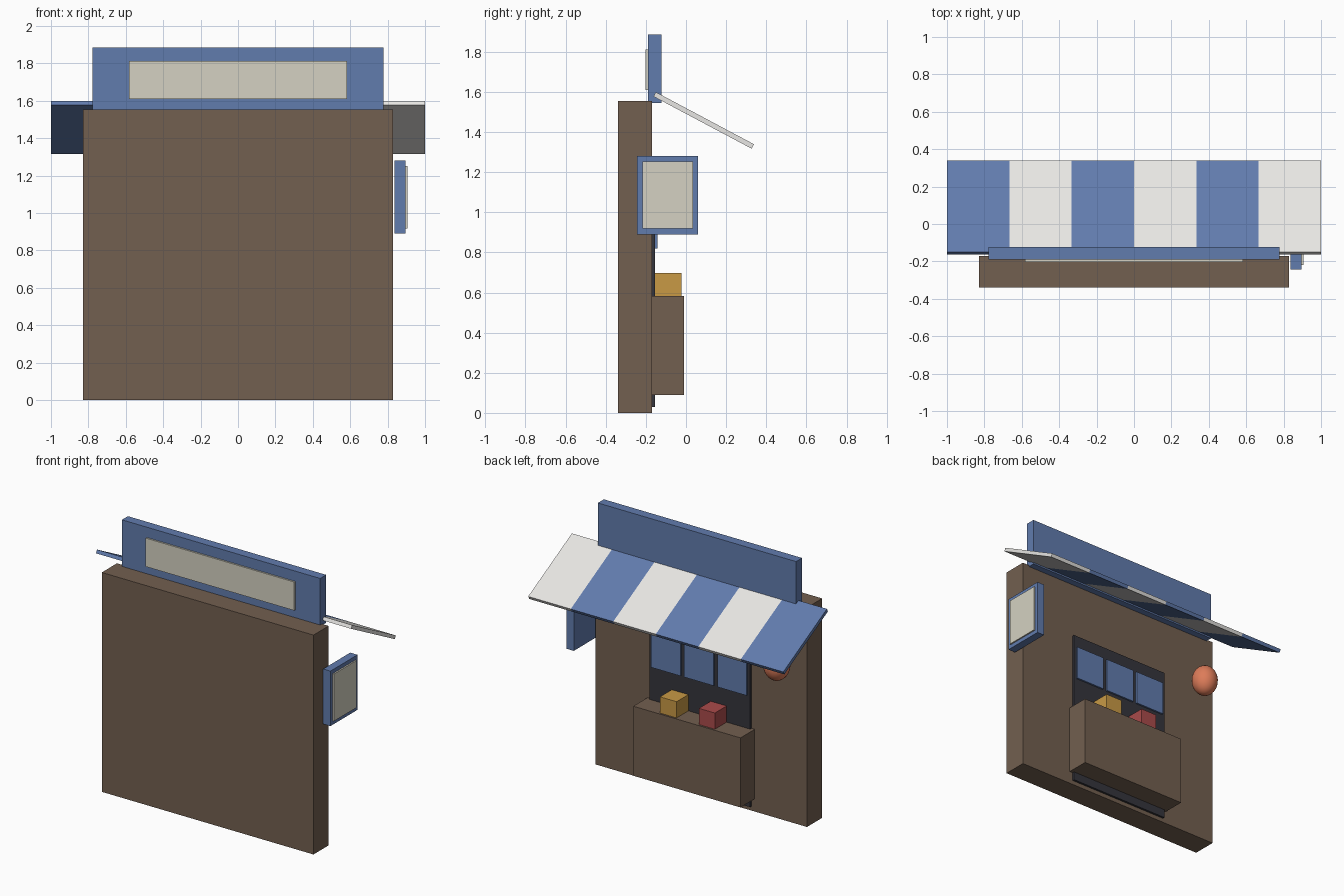
import bpy
from math import radians

if "Cube" in bpy.data.objects:
    bpy.data.objects.remove(bpy.data.objects["Cube"])


def material(name, rgb):
    m = bpy.data.materials.new(name)
    m.diffuse_color = (*rgb, 1)
    m.use_nodes = True
    m.node_tree.nodes["Principled BSDF"].inputs["Base Color"].default_value = m.diffuse_color
    return m


BROWN = material("brown", (0.17, 0.115, 0.08))
BLUE = material("blue", (0.12, 0.20, 0.42))
CREAM = material("cream", (0.66, 0.64, 0.54))
WHITE = material("white", (0.80, 0.79, 0.77))
DARK = material("dark", (0.035, 0.035, 0.045))
AMBER = material("amber", (0.58, 0.32, 0.06))
RED = material("red", (0.40, 0.07, 0.07))
ORANGE = material("orange", (0.72, 0.20, 0.10))


def box(name, x, y, z, mat, tilt=0):
    """Box from (min, max) ranges, optionally tilted about its own x axis."""
    bpy.ops.mesh.primitive_cube_add(size=1)
    o = bpy.context.object
    o.name = name
    o.location = [sum(r) / 2 for r in (x, y, z)]
    o.scale = [r[1] - r[0] for r in (x, y, z)]
    o.rotation_euler.x = tilt
    o.data.materials.append(mat)
    return o


# Wall and doorway
box("wall", (-0.83, 0.83), (-0.34, -0.17), (0, 1.555), BROWN)
box("doorway", (-0.395, 0.395), (-0.175, -0.155), (0.03, 1.15), DARK)

# Hanging door curtains
for i in (-1, 0, 1):
    c = i * 0.26
    box("curtain", (c - 0.115, c + 0.115), (-0.16, -0.143), (0.82, 1.06), BLUE)

# Counter with goods on top
box("counter", (-0.42, 0.42), (-0.17, -0.01), (0.09, 0.583), BROWN)
box("amber_crate", (0.09, 0.22), (-0.155, -0.023), (0.583, 0.698), AMBER)
box("red_crate", (-0.21, -0.085), (-0.155, -0.023), (0.583, 0.698), RED)

# Striped sloping awning
for i in range(6):
    x0 = -1 + i / 3
    box("awning_stripe", (x0, x0 + 1 / 3), (0.0885 - 0.277, 0.0885 + 0.277),
        (1.4455, 1.4705), (BLUE, WHITE)[i % 2], radians(-28))

# Roof sign and side sign, each with a raised panel
box("roof_sign", (-0.777, 0.777), (-0.19, -0.123), (1.545, 1.885), BLUE)
box("roof_sign_panel", (-0.582, 0.582), (-0.202, -0.185), (1.61, 1.812), CREAM)
box("side_sign", (0.838, 0.895), (-0.243, 0.06), (0.89, 1.28), BLUE)
box("side_sign_panel", (0.89, 0.905), (-0.218, 0.035), (0.918, 1.252), CREAM)

# Round lantern
bpy.ops.mesh.primitive_uv_sphere_add(segments=24, ring_count=14, radius=1,
                                     location=(-0.67, -0.06, 1.15))
lantern = bpy.context.object
lantern.name = "lantern"
lantern.scale = (0.088, 0.088, 0.108)
lantern.data.materials.append(ORANGE)
bpy.ops.object.shade_smooth()
